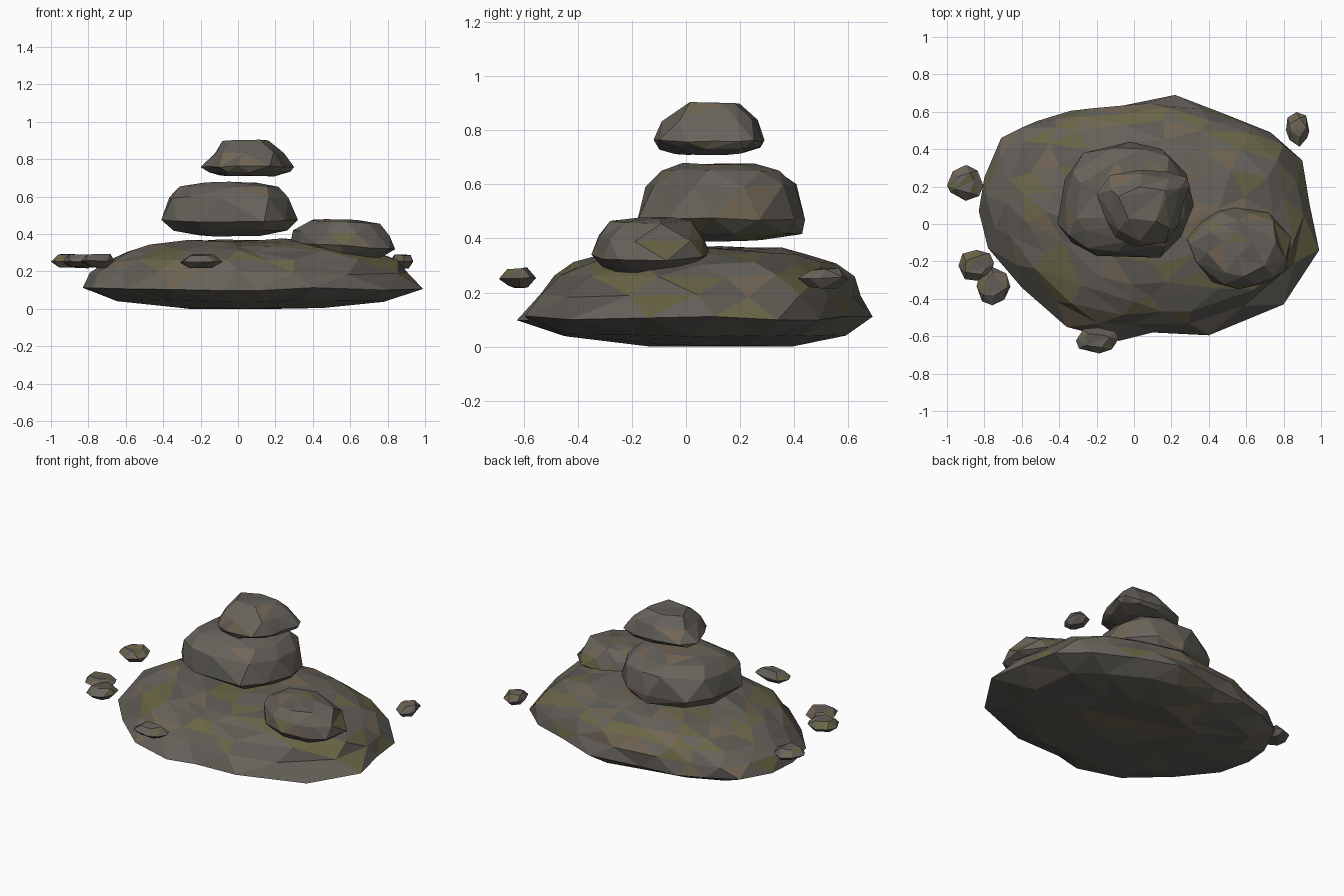
import bpy, bmesh, math, random
from mathutils import Vector

if "Cube" in bpy.data.objects:
    bpy.data.objects.remove(bpy.data.objects["Cube"])

random.seed(11)


def make_mat(name, rgb):
    m = bpy.data.materials.new(name)
    m.diffuse_color = (*rgb, 1)
    m.use_nodes = True
    m.node_tree.nodes["Principled BSDF"].inputs["Base Color"].default_value = m.diffuse_color
    return m


STONE = [make_mat("stone_grey", (.135, .122, .105)),
         make_mat("stone_dark", (.115, .105, .09)),
         make_mat("stone_brown", (.165, .13, .09)),
         make_mat("stone_moss", (.14, .13, .062))]


def outline_point(outline, t):
    """Point at fraction t around the closed outline."""
    n = len(outline)
    f = (t % 1) * n
    i = int(f)
    return Vector(outline[i % n]).lerp(Vector(outline[(i + 1) % n]), f - i)


def rock(name, outline, centre, rings, jitter, tilt=0, moss=.25):
    """Faceted boulder: a hull of rings on a unit circle, then warped to the plan
    outline. rings = (scale, height, point count, y shift); scale 1 is kept exact."""
    bm = bmesh.new()
    c = Vector(centre)
    warped = {}
    for k, (s, z, n, dy) in enumerate(rings):
        for i in range(n):
            off = 0 if s == 1 else .5 * (k % 2) + random.uniform(-.2, .2)
            t = (i + off) / n
            p = c + (outline_point(outline, t) - c) * s
            h = z
            if s != 1:
                p += Vector((random.uniform(-1, 1), random.uniform(-1, 1))) * jitter
            h += random.uniform(-.5, .5) * jitter + tilt * (p.x - c.x)
            p.y += dy
            v = bm.verts.new((s * math.cos(t * math.tau), s * math.sin(t * math.tau), z))
            warped[v] = (p.x, p.y, max(h, 0))
    bmesh.ops.convex_hull(bm, input=bm.verts[:])
    for v in bm.verts[:]:
        if not v.link_faces:
            bm.verts.remove(v)
    bmesh.ops.triangulate(bm, faces=[f for f in bm.faces if len(f.verts) > 3])
    for v in bm.verts:
        v.co = warped[v]
    bmesh.ops.recalc_face_normals(bm, faces=bm.faces[:])
    # Scatter brown and moss patches, moss only on upward faces
    for f in bm.faces:
        r = random.random()
        if f.normal.z > .2 and r < moss:
            f.material_index = 3
        else:
            f.material_index = 2 if r > .9 else (1 if r > .6 else 0)
    me = bpy.data.meshes.new(name)
    bm.to_mesh(me)
    bm.free()
    for m in STONE:
        me.materials.append(m)
    ob = bpy.data.objects.new(name, me)
    bpy.context.collection.objects.link(ob)
    return ob


# Broad base slab
base = [(.99, -.14), (.94, .1), (.9, .34), (.73, .49), (.48, .59), (.22, .69),
        (-.1, .625), (-.34, .605), (-.52, .55), (-.71, .46), (-.8, .25), (-.83, .07),
        (-.78, -.13), (-.6, -.34), (-.36, -.55), (-.08, -.625), (.1, -.58),
        (.4, -.595), (.8, -.43)]
rock("base_boulder", base, (.08, .03),
     [(.4, .004, 10, .1), (.8, .045, 16, .03), (1, .105, 19, 0), (.95, .19, 19, .03),
      (.86, .258, 19, .04), (.75, .305, 17, .04), (.6, .34, 15, .04),
      (.42, .36, 10, .03), (.2, .37, 6, .03)], .018)

# Middle stone of the stack
middle = [(-.41, 0), (-.37, .24), (-.27, .38), (-.02, .44), (.15, .4), (.28, .27),
          (.32, .1), (.25, -.07), (.14, -.18), (-.2, -.17), (-.33, -.1)]
rock("middle_boulder", middle, (-.04, .14),
     [(.45, .39, 7, 0), (.87, .422, 9, .02), (1, .47, 11, 0), (.95, .595, 11, 0),
      (.75, .652, 9, 0), (.45, .678, 6, -.01)], .012, moss=.08)

# Top stone of the stack
top = [(-.2, .16), (-.13, .26), (.03, .29), (.18, .28), (.28, .25), (.3, .2),
       (.26, .1), (.24, 0), (.17, -.1), (0, -.12), (-.1, -.07), (-.15, .02)]
rock("top_boulder", top, (.05, .09),
     [(.6, .71, 7, 0), (.94, .733, 9, 0), (1, .76, 12, 0), (.84, .835, 9, 0),
      (.5, .9, 6, .02)], .01, moss=.08)

# Stone resting on the front right of the base
side = [(.28, -.07), (.35, .01), (.45, .07), (.54, .09), (.72, .06), (.84, -.07),
        (.81, -.25), (.72, -.31), (.56, -.35), (.42, -.31), (.33, -.2)]
rock("side_boulder", side, (.56, -.13),
     [(.75, .283, 8, 0), (1, .338, 11, 0), (.96, .405, 10, 0), (.68, .465, 8, 0),
      (.3, .478, 4, .03)], .011, tilt=-.06, moss=.2)

# Loose pebbles around the rim: x, y, half width, half depth
pebbles = [(-.90, .22, .10, .09), (-.845, -.22, .095, .085), (-.755, -.33, .09, .10),
           (-.195, -.62, .115, .068), (.875, .51, .065, .09)]
for n, (x, y, a, b) in enumerate(pebbles, 1):
    plan = []
    for i in range(8):
        ang, r = (i + random.uniform(-.25, .25)) * math.tau / 8, random.uniform(.95, 1.1)
        plan.append((max(x + a * r * math.cos(ang), -1), y + b * r * math.sin(ang)))
    rock(f"pebble_{n}", plan, (x, y),
         [(.6, .22, 5, 0), (1, .253, 8, 0), (.65, .288, 5, 0)], .012)
